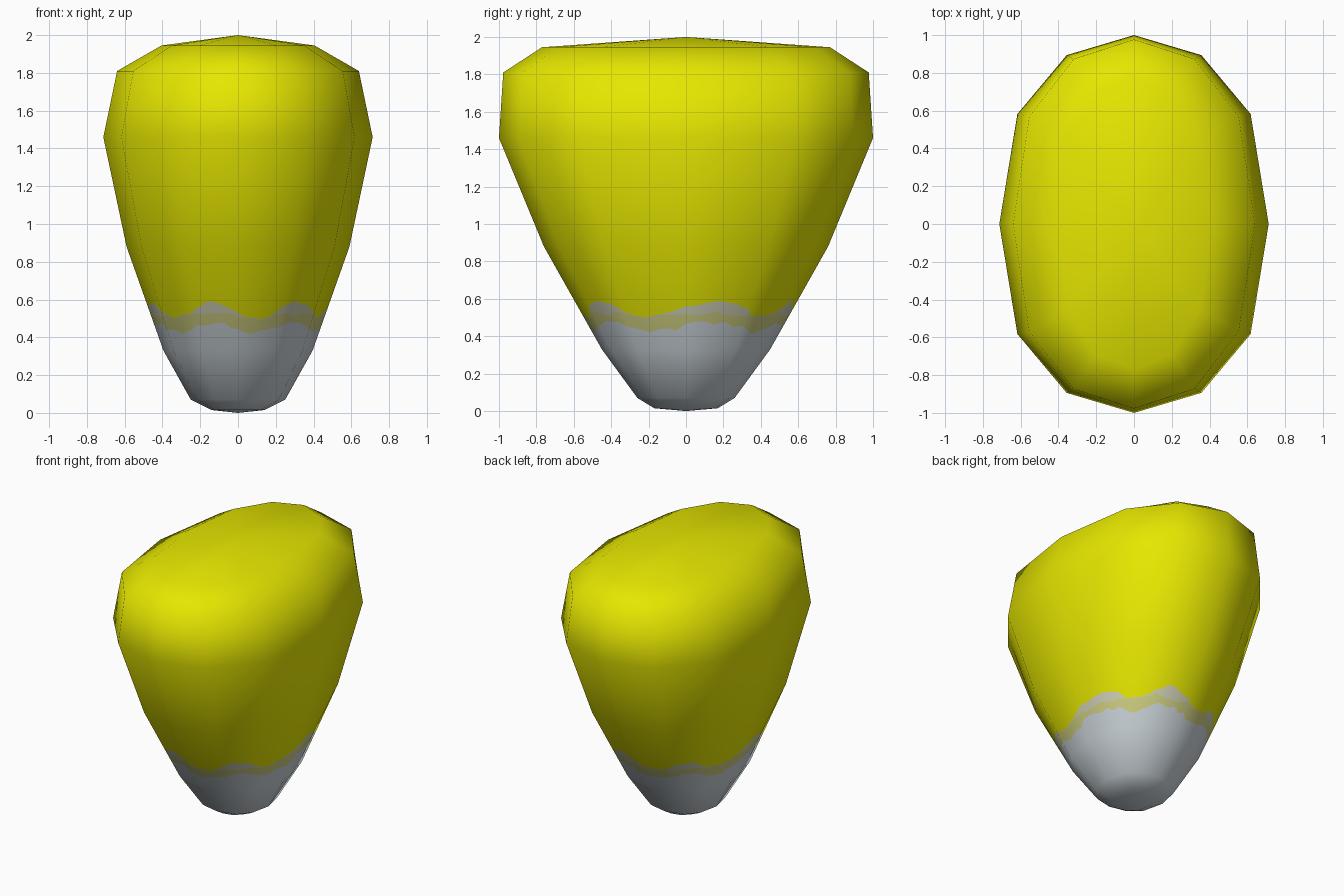
import bpy
import math
import random
from mathutils import Vector

random.seed(4)
SIDES, SPLIT = 12, 6
COLS = SIDES * SPLIT

cube = bpy.data.objects.get("Cube")
if cube:
    bpy.data.objects.remove(cube, do_unlink=True)


def material(name, colour):
    mat = bpy.data.materials.new(name)
    mat.use_nodes = True
    mat.diffuse_color = (*colour, 1)
    node = next(n for n in mat.node_tree.nodes if n.type == 'BSDF_PRINCIPLED')
    node.inputs["Base Color"].default_value = (*colour, 1)
    return mat


grey = material("tip grey", (0.60, 0.66, 0.70))
olive = material("blend olive", (0.62, 0.62, 0.22))
pale = material("blend pale grey", (0.62, 0.63, 0.46))
yellow = material("kernel yellow", (0.80, 0.81, 0.0))

# Oval rings from tip to crown: height, half width, half depth
rings = [(0.0, 0.0, 0.0), (0.015, 0.14, 0.17), (0.07, 0.25, 0.26),
         (0.33, 0.395, 0.45), (0.88, 0.59, 0.76), (1.46, 0.713, 1.0),
         (1.81, 0.64, 0.977), (1.945, 0.405, 0.77), (2.0, 0.0, 0.0)]
JAGGED = 3  # the ring just below the ragged colour edge


def ring_points(z, rx, ry):
    points = []
    for k in range(SIDES):
        a = math.tau * k / SIDES
        c = math.cos(a)
        y = -math.copysign(abs(c) ** 0.78, c) * ry
        points.append(Vector((rx * math.sin(a), y, z)))
    return points


def skin(rows, count):
    """Quads between rows of points, with triangles at both ends."""
    faces = []
    for r in range(len(rows) - 1):
        for j in range(count):
            n = (j + 1) % count
            quad = [r * count + j, r * count + n,
                    (r + 1) * count + n, (r + 1) * count + j]
            if r == 0:
                quad[1:2] = []
                quad[0] = 0
            elif r == len(rows) - 2:
                quad = quad[:2] + [(r + 1) * count]
            faces.append(quad)
    return faces


def corner_normals(rows):
    """Smooth normals of the twelve sided form."""
    points = [p for row in rows for p in row]
    normals = [Vector() for _ in points]
    for face in skin(rows, SIDES):
        p = [points[i] for i in face]
        n = (p[1] - p[0]).cross(p[2] - p[0])
        if len(p) == 4:
            n = (p[2] - p[0]).cross(p[3] - p[1])
        for i in face:
            normals[i] += n.normalized()
    out = [[n.normalized() for n in normals[r * SIDES:(r + 1) * SIDES]]
           for r in range(len(rows))]
    out[0] = [Vector((0, 0, -1))] * SIDES
    out[-1] = [Vector((0, 0, 1))] * SIDES
    return out


def widen(row):
    """Split each straight side into narrow columns."""
    return [row[j // SPLIT].lerp(row[(j // SPLIT + 1) % SIDES], j % SPLIT / SPLIT)
            for j in range(COLS)]


coarse = [ring_points(*r) for r in rings]
rows = [widen(r) for r in coarse]
normals = [widen(r) for r in corner_normals(coarse)]


# Ragged edges of the colour change, laid on the flat sides
def ragged(base, wave, jitter):
    heights = []
    for j in range(COLS):
        a = math.tau * j / COLS
        z = base + wave * math.cos(6 * (a - math.radians(43)))
        heights.append(z + random.uniform(-jitter, jitter))
    return heights


def lay(grid, heights):
    low, high = rings[JAGGED][0], rings[JAGGED + 1][0]
    return [a.lerp(b, (z - low) / (high - low)) for a, b, z in
            zip(grid[JAGGED], grid[JAGGED + 1], heights)]


upper = ragged(0.545, 0.04, 0.012)
middle = [min(z - 0.004, 0.52 + random.uniform(-0.012, 0.012)) for z in upper]
lower = ragged(0.45, 0.025, 0.012)
edges = (lower, middle, upper)
for grid in (rows, normals):
    grid[JAGGED + 1:JAGGED + 1] = [lay(grid, edge) for edge in edges]

# Kernel body
faces = skin(rows, COLS)
used = sorted({i for f in faces for i in f})
index = {old: new for new, old in enumerate(used)}
points = [p for row in rows for p in row]
smooth_normals = [n.normalized() for row in normals for n in row]

mesh = bpy.data.meshes.new("kernel_body")
mesh.from_pydata([points[i] for i in used], [],
                 [[index[i] for i in f] for f in faces])
for mat in (grey, olive, pale, yellow):
    mesh.materials.append(mat)
for poly in mesh.polygons:
    poly.use_smooth = True
    row = poly.index // COLS
    poly.material_index = max(0, min(3, row - JAGGED))
mesh.update()
mesh.normals_split_custom_set_from_vertices([smooth_normals[i] for i in used])

body = bpy.data.objects.new("kernel_body", mesh)
bpy.context.collection.objects.link(body)
